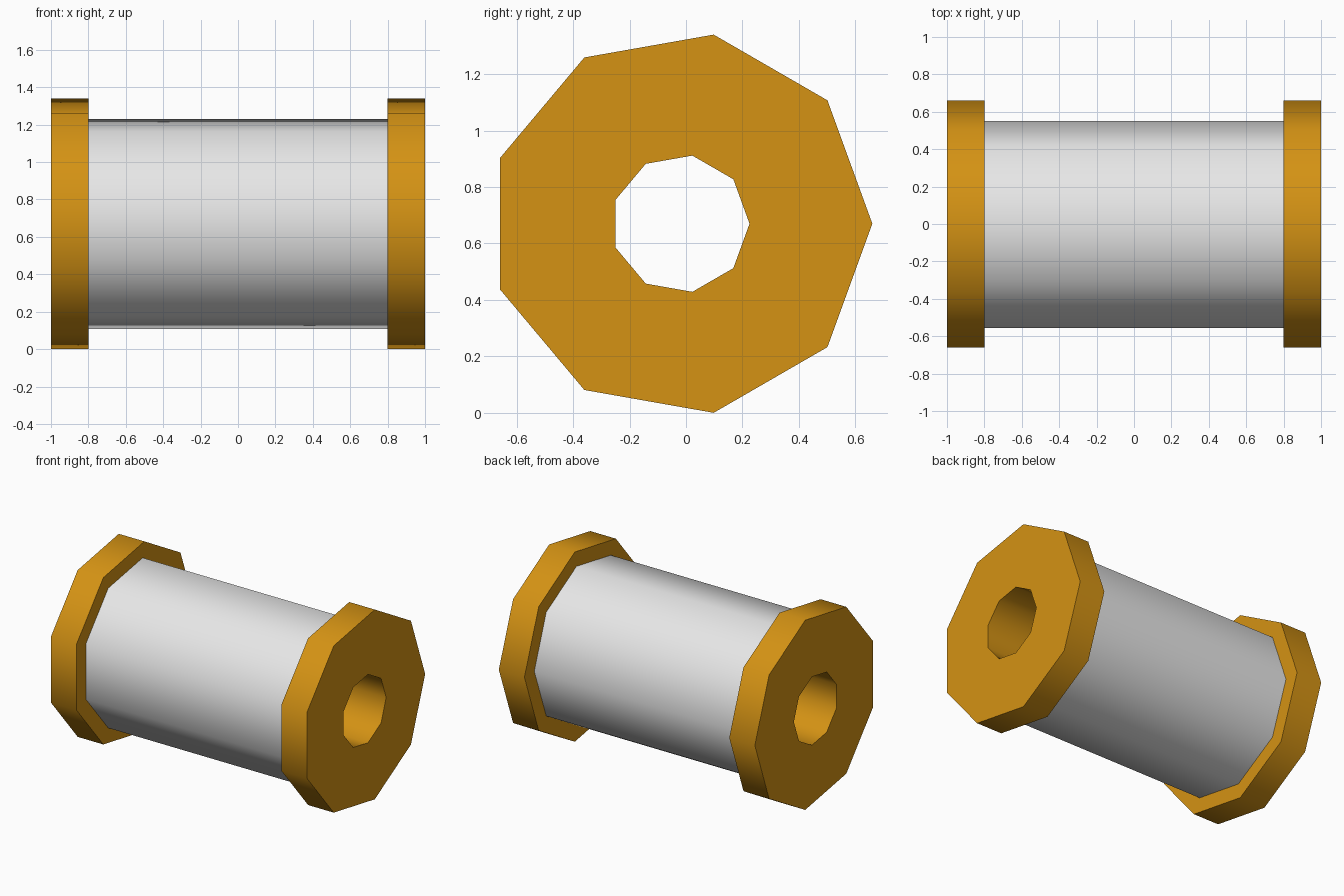
import bpy, bmesh, math

if "Cube" in bpy.data.objects:
    bpy.data.objects.remove(bpy.data.objects["Cube"])

SIDES = 9
CY, CZ = -0.02, 0.67          # axis of the spool, running along x
FLANGE_R, THREAD_R, HOLE_R = 0.68, 0.57, 0.245


def material(name, rgb):
    m = bpy.data.materials.new(name)
    m.diffuse_color = (*rgb, 1.0)
    m.use_nodes = True
    m.node_tree.nodes["Principled BSDF"].inputs["Base Color"].default_value = m.diffuse_color
    return m


wood = material("golden wood", (0.66, 0.29, 0.007))
thread = material("pale grey thread", (0.8, 0.8, 0.8))

# Closed cross-section (x, radius): outside from left to right, back through the hole
profile = [(-1.0, HOLE_R), (-1.0, FLANGE_R), (-0.8, FLANGE_R), (-0.8, THREAD_R),
           (0.8, THREAD_R), (0.8, FLANGE_R), (1.0, FLANGE_R), (1.0, HOLE_R)]
THREAD_SEGMENT = 3            # the profile segment that is the wound thread

# Spool: profile swept around the axis as a nine-sided ring
bm = bmesh.new()
rings = []
for i in range(SIDES):
    a = math.tau * i / SIDES
    rings.append([bm.verts.new((x, r * math.cos(a), r * math.sin(a)))
                  for x, r in profile])
n = len(profile)
for i in range(SIDES):
    r0, r1 = rings[i], rings[(i + 1) % SIDES]
    for j in range(n):
        k = (j + 1) % n
        face = bm.faces.new((r0[j], r0[k], r1[k], r1[j]))
        face.material_index = 1 if j == THREAD_SEGMENT else 0
bmesh.ops.recalc_face_normals(bm, faces=bm.faces)

mesh = bpy.data.meshes.new("thread_spool")
bm.to_mesh(mesh)
bm.free()
mesh.materials.append(wood)
mesh.materials.append(thread)
spool = bpy.data.objects.new("thread_spool", mesh)
spool.location = (0, CY, CZ)
bpy.context.collection.objects.link(spool)

# Smooth around the axis, sharp at the flange rims
bpy.context.view_layer.objects.active = spool
spool.select_set(True)
bpy.ops.object.shade_smooth_by_angle(angle=math.radians(50))
